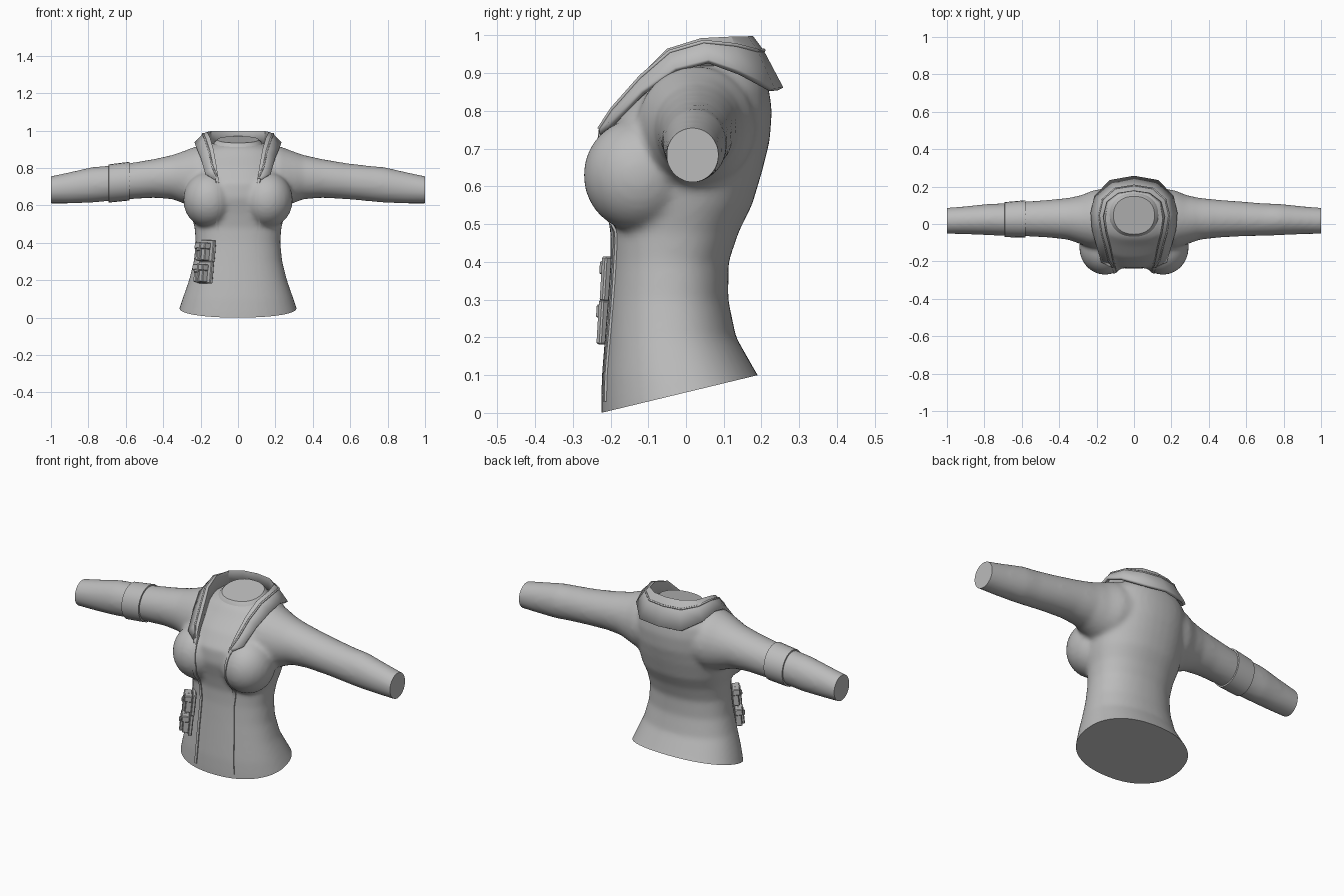
import bpy, bmesh, math
from mathutils import Vector, Matrix
from mathutils.bvhtree import BVHTree

if "Cube" in bpy.data.objects:
    bpy.data.objects.remove(bpy.data.objects["Cube"])

grey = bpy.data.materials.new("plain grey")
grey.use_nodes = True
colour = (0.5, 0.5, 0.5, 1)
grey.diffuse_color = colour
grey.node_tree.nodes["Principled BSDF"].inputs["Base Color"].default_value = colour


def finish(bm, name, angle=35):
    bmesh.ops.recalc_face_normals(bm, faces=bm.faces)
    mesh = bpy.data.meshes.new(name)
    bm.to_mesh(mesh)
    bm.free()
    mesh.materials.append(grey)
    ob = bpy.data.objects.new(name, mesh)
    bpy.context.collection.objects.link(ob)
    bpy.ops.object.select_all(action='DESELECT')
    ob.select_set(True)
    bpy.context.view_layer.objects.active = ob
    bpy.ops.object.shade_smooth_by_angle(angle=math.radians(angle))
    return ob


def skin(bm, rows, closed=True, caps=True):
    """Join rows of points into a surface."""
    rings = [[bm.verts.new(p) for p in row] for row in rows]
    n = len(rings[0])
    for a, b in zip(rings, rings[1:]):
        for i in range(n if closed else n - 1):
            j = (i + 1) % n
            bm.faces.new((a[i], a[j], b[j], b[i]))
    if caps:
        bm.faces.new(rings[0])
        bm.faces.new(rings[-1])


def torso_ring(z, w, front, back, tilt=0, n=40):
    ring = []
    for i in range(n):
        a = math.tau * i / n
        c, s = math.cos(a), math.sin(a)
        x = w * math.copysign(abs(c) ** 0.9, c)
        s = math.copysign(abs(s) ** 0.9, s)
        y = (front + back) / 2 + s * (back - front) / 2
        ring.append((x, y, z + tilt * s))
    return ring


def sleeve_ring(side, x, low, high, front, back, grow=0, n=24):
    ring = []
    for i in range(n):
        a = math.tau * i / n
        ring.append((side * x,
                     (front + back) / 2 + math.cos(a) * ((back - front) / 2 + grow),
                     (low + high) / 2 + math.sin(a) * ((high - low) / 2 + grow)))
    return ring


# Torso: height, half width, front, back
TORSO = [(-.06, .335, -.225, .25), (.03, .32, -.225, .235), (.1, .297, -.223, .19),
         (.2, .262, -.215, .133), (.3, .237, -.207, .112), (.4, .226, -.2, .113),
         (.48, .232, -.2, .14), (.55, .25, -.215, .175), (.64, .268, -.24, .202),
         (.72, .27, -.235, .222), (.8, .26, -.18, .228), (.86, .235, -.12, .22),
         (.9, .2, -.085, .2)]
# Sleeve: distance out, bottom, top, front, back
SLEEVE = [(.16, .6, .92, -.13, .19), (.22, .59, .918, -.13, .18), (.28, .605, .895, -.11, .155),
          (.35, .633, .87, -.085, .14), (.45, .64, .848, -.073, .13), (.58, .633, .826, -.066, .12),
          (.7, .622, .812, -.063, .11), (.78, .614, .805, -.06, .108),
          (.9, .61, .778, -.055, .095), (1.03, .61, .75, -.052, .085)]

bm = bmesh.new()
skin(bm, [torso_ring(*r) for r in TORSO] + [torso_ring(.935, .125, -.06, .16, .015)])
for side in (-1, 1):
    skin(bm, [sleeve_ring(side, *r) for r in SLEEVE])
    bust = Matrix.Translation((side * .155, -.125, .63)) @ Matrix.Diagonal((.138, .147, .15, 1))
    bmesh.ops.create_uvsphere(bm, u_segments=32, v_segments=20, radius=1, matrix=bust)
rough = finish(bm, "rough_body")

# Fuse the masses into one cloth surface
fuse = rough.modifiers.new("fuse", 'REMESH')
fuse.mode = 'VOXEL'
fuse.voxel_size = .012
soften = rough.modifiers.new("soften", 'SMOOTH')
soften.factor = .5
soften.iterations = 9
bpy.context.view_layer.update()
mesh = bpy.data.meshes.new_from_object(rough.evaluated_get(bpy.context.evaluated_depsgraph_get()))
bpy.data.objects.remove(rough)

# Trim hem and cuffs flat
bm = bmesh.new()
bm.from_mesh(mesh)
for point, normal in (((0, -.225, 0), (0, .1, -.415)), ((1, 0, 0), (1, 0, 0)), ((-1, 0, 0), (-1, 0, 0))):
    cut = bmesh.ops.bisect_plane(bm, geom=bm.verts[:] + bm.edges[:] + bm.faces[:], dist=1e-5,
                                 plane_co=point, plane_no=normal, clear_outer=True)
    rim = [e for e in cut["geom_cut"] if isinstance(e, bmesh.types.BMEdge)]
    bmesh.ops.edgeloop_fill(bm, edges=rim)
surface = BVHTree.FromBMesh(bm)
finish(bm, "jacket_body", 45)


def front_y(x, z):
    hit = surface.ray_cast(Vector((x, -1, z)), Vector((0, 1, 0)))[0]
    return hit.y if hit else -.22


# Neck base
bm = bmesh.new()
skin(bm, [torso_ring(.9, .15, -.08, .17, .02), torso_ring(.938, .125, -.065, .16, .018),
          torso_ring(.952, .11, -.055, .148, .018)])
finish(bm, "neck_base")

# Front edge trims, hugging the surface
TRIM = [(.76, .113), (.7, .105), (.6, .097), (.5, .112), (.4, .1), (.25, .108), (.1, .113), (.012, .12)]
for side, name in ((-1, "right_trim"), (1, "left_trim")):
    bm = bmesh.new()
    rows = []
    for (z0, x0), (z1, x1) in zip(TRIM, TRIM[1:]):
        for k in range(5):
            z, x = z0 + (z1 - z0) * k / 5, x0 + (x1 - x0) * k / 5
            inner, outer = side * (x - .008), side * (x + .008)
            yi, yo = front_y(inner, z), front_y(outer, z)
            rows.append([(inner, yi + .01, z), (inner, yi - .006, z),
                         (outer, yo - .006, z), (outer, yo + .01, z)])
    skin(bm, rows)
    finish(bm, name)

# Folded collar: upper edge and outer edge of each station
COLLAR = [((.105, -.232, .745), (.125, -.228, .738)), ((.115, -.19, .81), (.175, -.205, .77)),
          ((.13, -.12, .895), (.2, -.12, .855)), ((.15, -.05, .965), (.225, -.03, .915)),
          ((.165, .04, .993), (.232, .06, .937)), ((.145, .12, .997), (.212, .15, .905)),
          ((.085, .165, .998), (.13, .235, .86)), ((0, .178, .998), (0, .258, .862))]


def mirror_path(half):
    return half + [(-x, y, z) for x, y, z in reversed(half[:-1])]


upper = [Vector(u) for u, o in COLLAR]
outer = [Vector(o) for u, o in COLLAR]
inner = [Vector((u.x * .93, u.y - .008, u.z - .075)) for u in upper]
fold = [u.lerp(o, .35) + Vector((0, 0, .01)) for u, o in zip(upper, outer)]
bm = bmesh.new()
skin(bm, [mirror_path([tuple(p) for p in row]) for row in (inner, upper, fold, outer)],
     closed=False, caps=False)
collar = finish(bm, "folded_collar", 30)
thick = collar.modifiers.new("thickness", 'SOLIDIFY')
thick.thickness = .016

# Raised piping along the collar fold
curve = bpy.data.curves.new("collar_piping", 'CURVE')
curve.dimensions = '3D'
curve.bevel_depth = .005
curve.bevel_resolution = 1
spline = curve.splines.new('POLY')
path = mirror_path([tuple(p) for p in fold])
spline.points.add(len(path) - 1)
for point, co in zip(spline.points, path):
    point.co = (*co, 1)
curve.materials.append(grey)
bpy.context.collection.objects.link(bpy.data.objects.new("collar_piping", curve))

# Armband on the right sleeve
bm = bmesh.new()
at = {r[0]: r[1:] for r in SLEEVE}
skin(bm, [sleeve_ring(-1, .58, *at[.58], .001), sleeve_ring(-1, .581, *at[.58], .007),
          sleeve_ring(-1, .691, *at[.7], .007), sleeve_ring(-1, .692, *at[.7], .001)])
finish(bm, "armband")

# Hip pouches on the right side
facing = Vector((-.8, -.6, 0))
spin = math.atan2(-facing.x, -facing.y)


def block(name, u, out, z, size, base, lean=0.1):
    """Box at sideways offset u, depth out and height z in the pouch frame."""
    bm = bmesh.new()
    frame = Matrix.Translation(base) @ Matrix.Rotation(-spin, 4, 'Z') @ Matrix.Rotation(-lean, 4, 'X')
    bmesh.ops.create_cube(bm, size=1, matrix=frame @ Matrix.Translation((u, -out, z))
                          @ Matrix.Diagonal((*size, 1)))
    bmesh.ops.bevel(bm, geom=bm.edges[:], offset=.004, segments=1, affect='EDGES')
    finish(bm, name, 20)


for label, height in (("upper", .35), ("lower", .235)):
    start = Vector((0, -.04, height)) + facing
    base = surface.ray_cast(start, -facing)[0]
    block(label + "_pouch_plate", .012, .005, .005, (.115, .02, .118), base)
    block(label + "_pouch", 0, .026, -.004, (.082, .04, .09), base)
    block(label + "_pouch_flap", 0, .034, .03, (.092, .042, .035), base)
    block(label + "_pouch_strap", 0, .042, -.002, (.022, .034, .1), base)
    block(label + "_pouch_buckle", 0, .06, .01, (.032, .01, .02), base)
